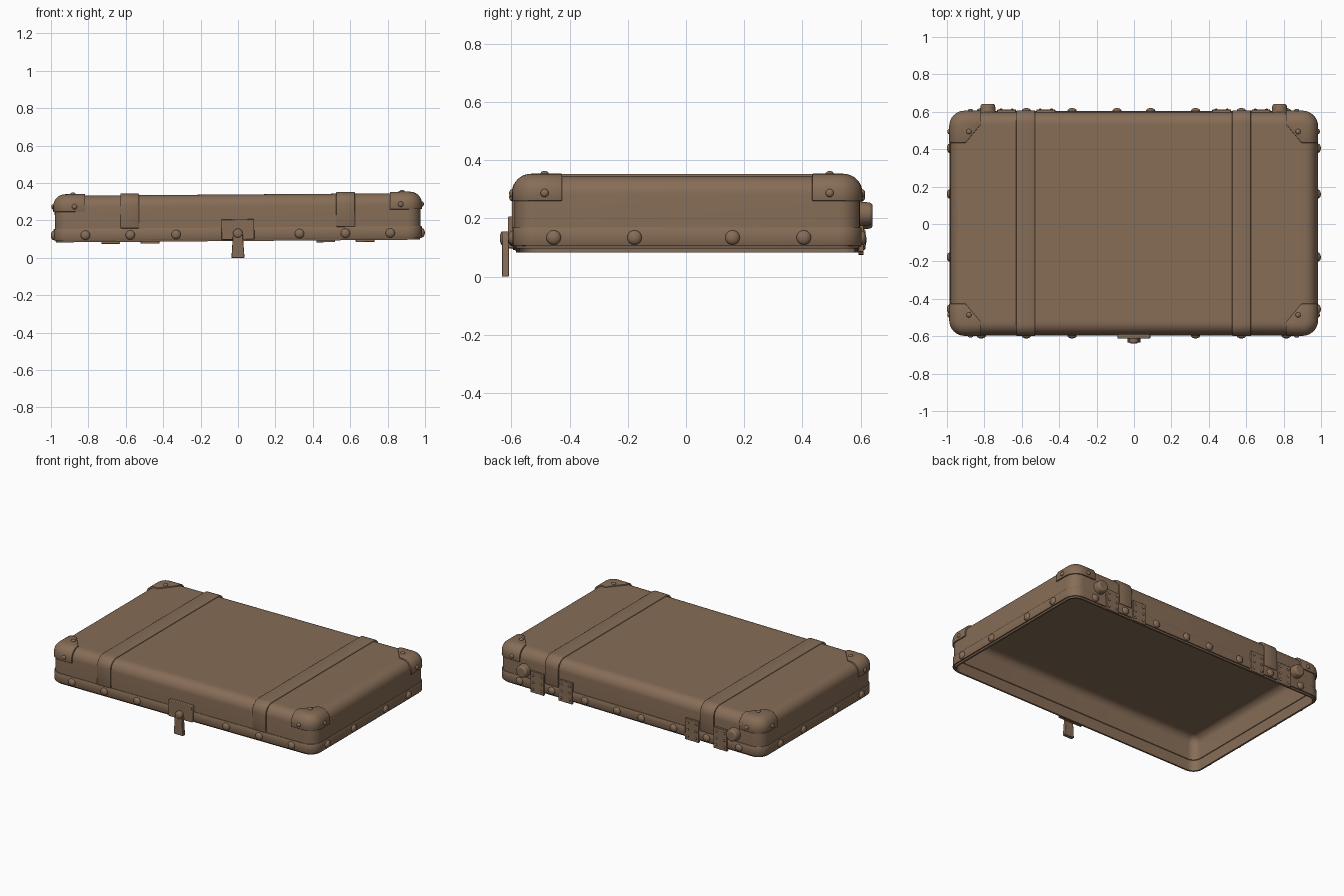
import bpy, bmesh, math
from mathutils import Matrix, Vector

cube = bpy.data.objects.get("Cube")
if cube:
    bpy.data.objects.remove(cube)

leather = bpy.data.materials.new("brown_leather")
leather.use_nodes = True
COLOUR = (0.24, 0.152, 0.094, 1)
leather.diffuse_color = COLOUR
bsdf = leather.node_tree.nodes["Principled BSDF"]
bsdf.inputs["Base Color"].default_value = COLOUR
bsdf.inputs["Roughness"].default_value = 0.7

HX, HY, CY = 0.978, 0.594, 0.004   # lid half sizes and centre
TOP, FILLET, CORNER = 0.339, 0.065, 0.075
TILT = -0.0075                     # the lid rests slightly askew


def finish(name, bm, bevel=0, solid=0):
    mesh = bpy.data.meshes.new(name)
    bm.to_mesh(mesh)
    bm.free()
    mesh.materials.append(leather)
    ob = bpy.data.objects.new(name, mesh)
    bpy.context.collection.objects.link(ob)
    ob.rotation_euler.y = TILT
    if solid:
        m = ob.modifiers.new("thickness", "SOLIDIFY")
        m.thickness, m.offset = solid, -1
    if bevel:
        m = ob.modifiers.new("bevel", "BEVEL")
        m.width, m.segments, m.limit_method = bevel, 2, "ANGLE"
    bpy.ops.object.select_all(action="DESELECT")
    ob.select_set(True)
    bpy.context.view_layer.objects.active = ob
    bpy.ops.object.shade_smooth_by_angle(angle=math.radians(35))
    return ob


def loft(profile, cap_start=False, cap_end=False):
    """Stack rounded rectangles; profile holds (inset, height)."""
    bm = bmesh.new()
    rings = []
    for inset, z in profile:
        r = max(CORNER - inset, 0.012)
        ring = []
        for k, (sx, sy) in enumerate(((1, 1), (-1, 1), (-1, -1), (1, -1))):
            for i in range(9):
                a = (k + i / 8) * math.pi / 2
                ring.append(bm.verts.new((sx * (HX - inset - r) + r * math.cos(a),
                                          CY + sy * (HY - inset - r) + r * math.sin(a), z)))
        rings.append(ring)
    for a, b in zip(rings, rings[1:]):
        for i in range(len(a)):
            j = (i + 1) % len(a)
            bm.faces.new((a[i], a[j], b[j], b[i]))
    if cap_start:
        bm.faces.new(rings[0][::-1])
    if cap_end:
        bm.faces.new(rings[-1])
    return bm


def dome_profile(grow=0, radius=FILLET, top=TOP):
    """Quarter-round from the wall to the flat top, plus a support ring."""
    pts = []
    for i in range(9):
        a = i / 8 * math.pi / 2
        pts.append((radius * (1 - math.cos(a)) - grow, top + grow - radius * (1 - math.sin(a))))
    return pts + [(radius + 0.02 - grow, top + grow)]


def keep(bm, point, normal):
    bmesh.ops.bisect_plane(bm, geom=bm.verts[:] + bm.edges[:] + bm.faces[:],
                           plane_co=point, plane_no=normal, clear_inner=True)


def cover(grow, low):
    return loft([(-grow, low)] + dome_profile(grow), cap_end=True)


def stud(name, pos, normal, radius, height):
    bm = bmesh.new()
    turn = Vector((0, 0, 1)).rotation_difference(Vector(normal)).to_matrix().to_4x4()
    bmesh.ops.create_uvsphere(bm, u_segments=20, v_segments=12, radius=1,
                              matrix=Matrix.Translation(pos) @ turn
                              @ Matrix.Diagonal((radius, radius, height, 1)))
    return finish(name, bm)


def box(name, lo, hi, bevel=0.004):
    lo, hi = Vector(lo), Vector(hi)
    bm = bmesh.new()
    bmesh.ops.create_cube(bm, size=1, matrix=Matrix.Translation((lo + hi) / 2)
                          @ Matrix.Diagonal((*(hi - lo), 1)))
    return finish(name, bm, bevel)


# Hollow lid: inside floor, inner wall, rim, outer wall, top
inner = [(i + 0.022, z) for i, z in dome_profile(0, 0.05, 0.322)][::-1]
profile = inner + [(0.022, 0.165), (0.018, 0.163), (0.018, 0.09), (0.006, 0.09), (0.003, 0.1)]
profile += [(0, 0.1), (0, 0.16)] + dome_profile()
finish("lid_case", loft(profile, True, True))

# Lower edge band
finish("edge_band", loft([(0.01, 0.099), (-0.004, 0.099), (-0.006, 0.102),
                          (-0.006, 0.159), (-0.004, 0.162), (0.01, 0.162)]))

# Straps over the lid
for side, sx in (("left", 1), ("right", -1)):
    bm = cover(0.009, 0.162)
    keep(bm, (sx * 0.577 - 0.05, 0, 0), (1, 0, 0))
    keep(bm, (sx * 0.577 + 0.05, 0, 0), (-1, 0, 0))
    finish(side + "_strap", bm, 0.004, 0.014)

# Corner guards with studs
for sx in (1, -1):
    for sy in (1, -1):
        tag = ("left" if sx > 0 else "right") + ("_back" if sy > 0 else "_front")
        bm = cover(0.008, 0.253)
        keep(bm, (sx * 0.815, 0, 0), (sx, 0, 0))
        keep(bm, (0, CY + sy * 0.43, 0), (0, sy, 0))
        keep(bm, (sx * 0.815, CY + sy * 0.53, 0), (sx * 0.09, sy * 0.075, 0))
        finish(tag + "_corner_guard", bm, 0.003, 0.014)
        stud(tag + "_guard_top_stud", (sx * 0.88, CY + sy * 0.49, TOP + 0.008), (0, 0, 1), 0.014, 0.01)
        stud(tag + "_guard_side_stud", (sx * (HX + 0.008), CY + sy * 0.49, 0.28), (sx, 0, 0), 0.014, 0.01)
        stud(tag + "_guard_end_stud", (sx * 0.872, CY + sy * (HY + 0.008), 0.28), (0, sy, 0), 0.014, 0.01)

# Large studs round the band
for sx in (1, -1):
    for y in (-0.455, -0.177, 0.16, 0.405):
        stud("side_stud", (sx * (HX + 0.006), y, 0.127), (sx, 0, 0), 0.025, 0.016)
    for x in (0.33, 0.575, 0.815):
        for sy in (1, -1):
            stud("band_stud", (sx * x, CY + sy * (HY + 0.006), 0.127), (0, sy, 0), 0.025, 0.016)
    stud("back_stud", (sx * 0.09, CY + HY + 0.006, 0.127), (0, 1, 0), 0.025, 0.016)

# Hinge plates and bumper feet on the back
back = CY + HY
for side, sx in (("left", 1), ("right", -1)):
    for cx in (0.47, 0.68):
        x = sx * cx
        box(side + "_hinge_plate", (x - 0.05, back - 0.005, 0.08), (x + 0.05, back + 0.013, 0.222), 0.002)
        for dx in (-0.03, 0.03):
            for z in (0.105, 0.15, 0.197):
                stud("hinge_rivet", (x + dx, back + 0.013, z), (0, 1, 0), 0.008, 0.006)
    bm = bmesh.new()
    bmesh.ops.create_cone(bm, cap_ends=True, segments=28, radius1=0.044, radius2=0.038, depth=0.06,
                          matrix=Matrix.Translation((sx * 0.78, back + 0.014, 0.21))
                          @ Matrix.Rotation(-math.pi / 2, 4, "X"))
    foot = finish(side + "_bumper_foot", bm, 0.012)
    foot.modifiers["bevel"].segments = 4

# Front latch: plate, swinging hasp and pivot
box("latch_plate", (-0.088, -0.612, 0.097), (0.088, -0.58, 0.206))
outline = [(-0.035, 0), (0.035, 0), (0.026, 0.13)]
outline += [(0.026 * math.cos(a * math.pi / 8), 0.13 + 0.026 * math.sin(a * math.pi / 8)) for a in range(1, 9)]
bm = bmesh.new()
face = bm.faces.new([bm.verts.new((x, -0.633, z)) for x, z in outline])
moved = bmesh.ops.extrude_face_region(bm, geom=[face])["geom"]
bmesh.ops.translate(bm, vec=(0, 0.024, 0), verts=[v for v in moved if isinstance(v, bmesh.types.BMVert)])
bmesh.ops.recalc_face_normals(bm, faces=bm.faces[:])
finish("latch_hasp", bm, 0.003)
stud("latch_pivot", (0, -0.632, 0.132), (0, -1, 0), 0.024, 0.008)
